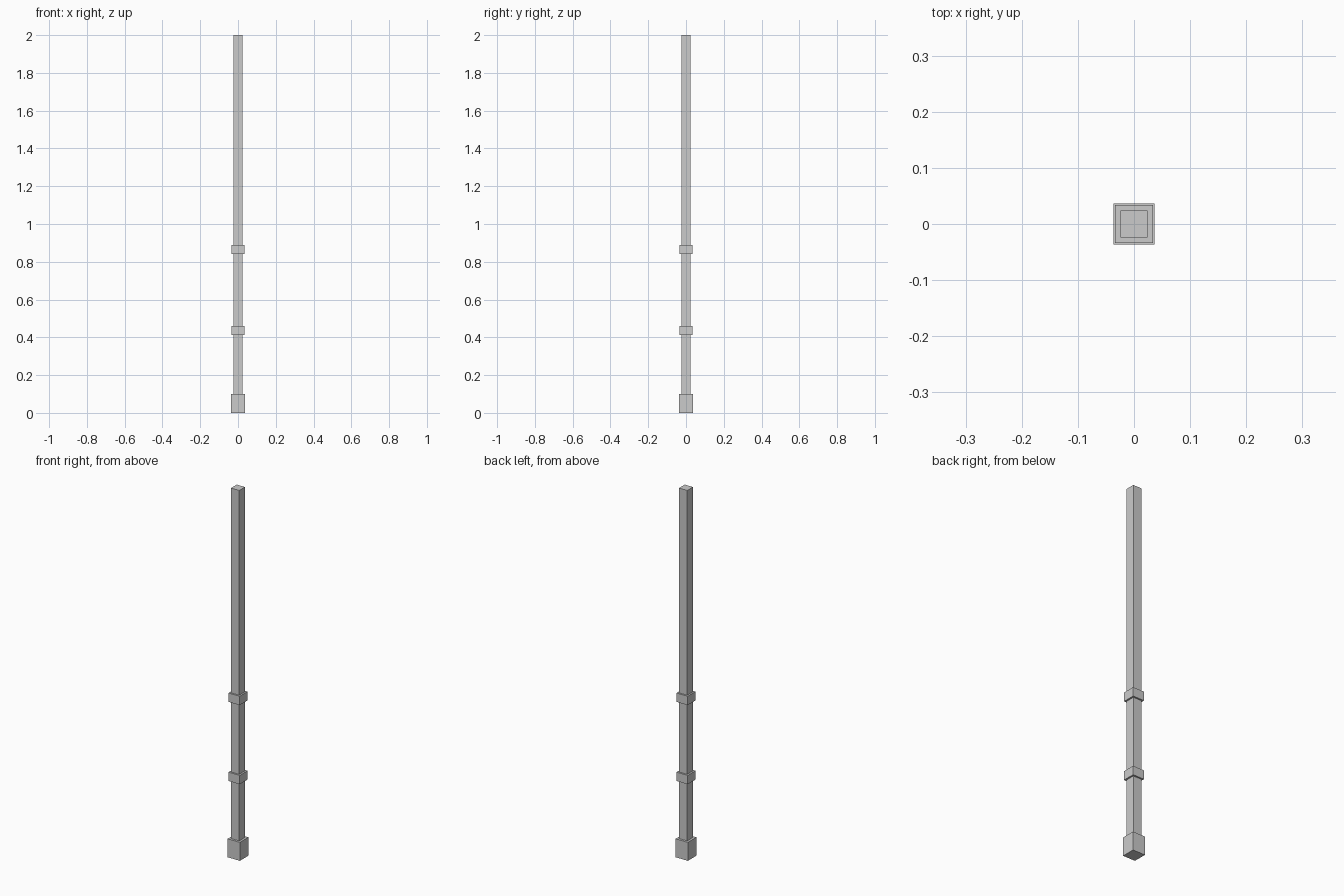
import bpy

if "Cube" in bpy.data.objects:
    bpy.data.objects.remove(bpy.data.objects["Cube"])


def block(name, width, z0, z1):
    """Square block centred on the z axis, spanning z0 to z1."""
    bpy.ops.mesh.primitive_cube_add(size=1, location=(0, 0, (z0 + z1) / 2))
    ob = bpy.context.object
    ob.name = name
    ob.scale = (width, width, z1 - z0)
    bpy.ops.object.transform_apply(location=False, rotation=False, scale=True)
    return ob


# Square foot at the ground
block("post_foot", 0.073, 0.0, 0.10)

# Tall shaft rising out of the foot
block("post_shaft", 0.049, 0.05, 2.0)

# Two bands around the shaft
for name, z in (("lower_band", 0.437), ("upper_band", 0.866)):
    block(name, 0.067, z - 0.024, z + 0.024)
